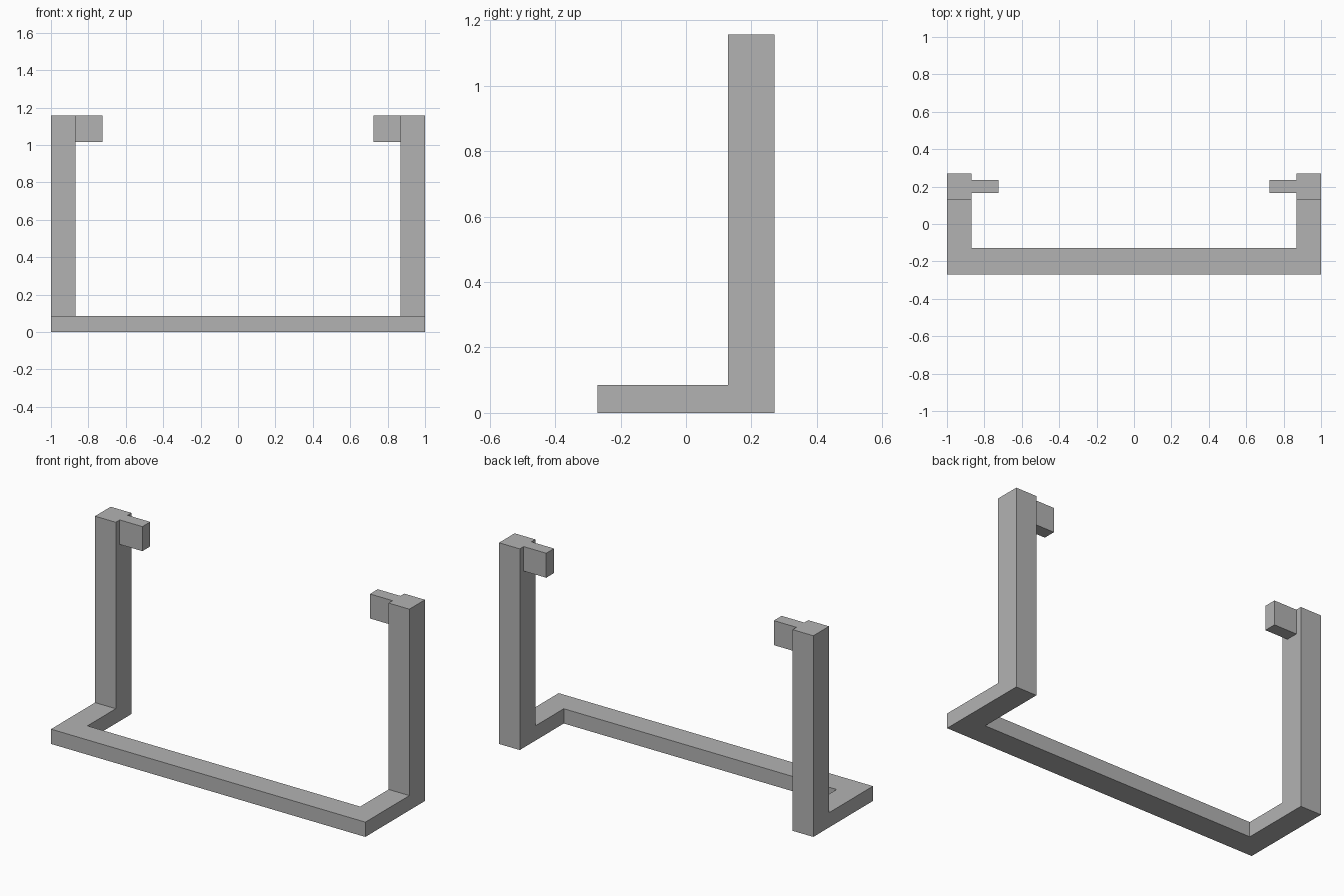
import bpy
import bmesh

cube = bpy.data.objects.get("Cube")
if cube:
    bpy.data.objects.remove(cube, do_unlink=True)

# Overall dimensions
HALF_W, HALF_D, HEIGHT = 1.0, 0.271, 1.157
BASE_H = 0.085
INNER_X, INNER_Y = 0.868, 0.129
TAB_X, TAB_Z = 0.724, 1.016
TAB_FRONT, TAB_BACK = 0.165, 0.236

grey = bpy.data.materials.new("plain_grey")
grey.use_nodes = True
colour = (0.45, 0.45, 0.45, 1)
grey.diffuse_color = colour
grey.node_tree.nodes["Principled BSDF"].inputs["Base Color"].default_value = colour


def prism(name, outline, z0, z1):
    """Extrude a flat outline from z0 up to z1."""
    bm = bmesh.new()
    face = bm.faces.new([bm.verts.new((x, y, z0)) for x, y in outline])
    grown = bmesh.ops.extrude_face_region(bm, geom=[face], use_keep_orig=True)
    top = [v for v in grown["geom"] if isinstance(v, bmesh.types.BMVert)]
    bmesh.ops.translate(bm, verts=top, vec=(0, 0, z1 - z0))
    bmesh.ops.recalc_face_normals(bm, faces=bm.faces)
    mesh = bpy.data.meshes.new(name)
    bm.to_mesh(mesh)
    bm.free()
    mesh.materials.append(grey)
    obj = bpy.data.objects.new(name, mesh)
    bpy.context.collection.objects.link(obj)
    return obj


def box(name, x0, x1, y0, y1, z0, z1):
    return prism(name, [(x0, y0), (x1, y0), (x1, y1), (x0, y1)], z0, z1)


# U-shaped base: front bar with a short arm back to each post
half = [(HALF_W, -HALF_D), (HALF_W, INNER_Y), (INNER_X, INNER_Y), (INNER_X, -INNER_Y)]
prism("base_frame", half + [(-x, y) for x, y in reversed(half)], 0, BASE_H)

# Upright posts, each with a thin tab pointing inward at the top
for side, s in (("left", 1), ("right", -1)):
    box(side + "_post", s * INNER_X, s * HALF_W, INNER_Y, HALF_D, 0, HEIGHT)
    box(side + "_tab", s * TAB_X, s * INNER_X, TAB_FRONT, TAB_BACK, TAB_Z, HEIGHT)
